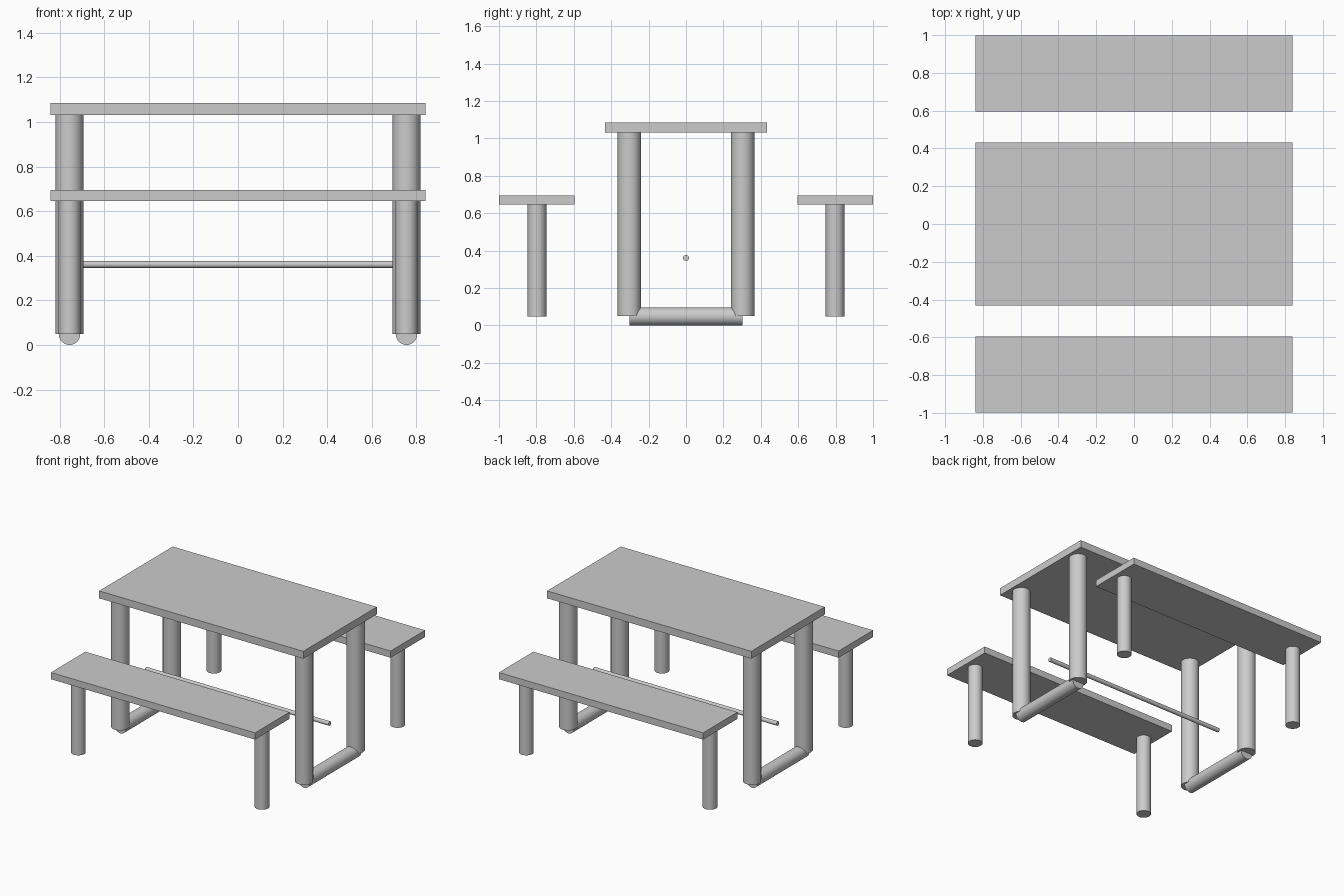
import bpy, math

if "Cube" in bpy.data.objects:
    bpy.data.objects.remove(bpy.data.objects["Cube"])

grey = bpy.data.materials.new("light grey")
grey.diffuse_color = (0.6, 0.6, 0.6, 1)
grey.use_nodes = True
grey.node_tree.nodes["Principled BSDF"].inputs["Base Color"].default_value = grey.diffuse_color


def planks(name, count, y, depth, z0, z1, length=1.68):
    """Row of touching boards laid side by side along x."""
    w = length / count
    for i in range(count):
        x = -length / 2 + (i + 0.5) * w
        bpy.ops.mesh.primitive_cube_add(size=1, location=(x, y, (z0 + z1) / 2))
        ob = bpy.context.object
        ob.name = f"{name}_{i + 1}"
        ob.scale = (w, depth, z1 - z0)
        bpy.ops.object.transform_apply(location=False, rotation=False, scale=True)
        ob.data.materials.append(grey)


def tube(name, radius, length, loc, rot=(0, 0, 0)):
    bpy.ops.mesh.primitive_cylinder_add(vertices=40, radius=radius, depth=length,
                                        location=loc, rotation=rot)
    ob = bpy.context.object
    ob.name = name
    ob.data.materials.append(grey)
    bpy.ops.object.shade_smooth_by_angle(angle=math.radians(35))


# Table top and the two benches
planks("table_plank", 10, 0, 0.864, 1.031, 1.086)
for sy, side in ((-1, "front"), (1, "back")):
    planks(f"{side}_bench_plank", 7, sy * 0.797, 0.404, 0.646, 0.696)

LEG_X = 0.756
for sx, end in ((-1, "left"), (1, "right")):
    for sy, side in ((-1, "front"), (1, "back")):
        # Table legs and bench legs
        tube(f"{side}_{end}_table_leg", 0.062, 0.981, (sx * LEG_X, sy * 0.303, 0.5405))
        tube(f"{side}_{end}_bench_leg", 0.05, 0.598, (sx * LEG_X, sy * 0.797, 0.347))
    # Foot bar joining each pair of table legs
    tube(f"{end}_foot_bar", 0.048, 0.606, (sx * LEG_X, 0, 0.048), (math.pi / 2, 0, 0))

# Thin rod running along the table
tube("cross_rod", 0.0155, 2 * LEG_X, (0, 0, 0.361), (0, math.pi / 2, 0))
